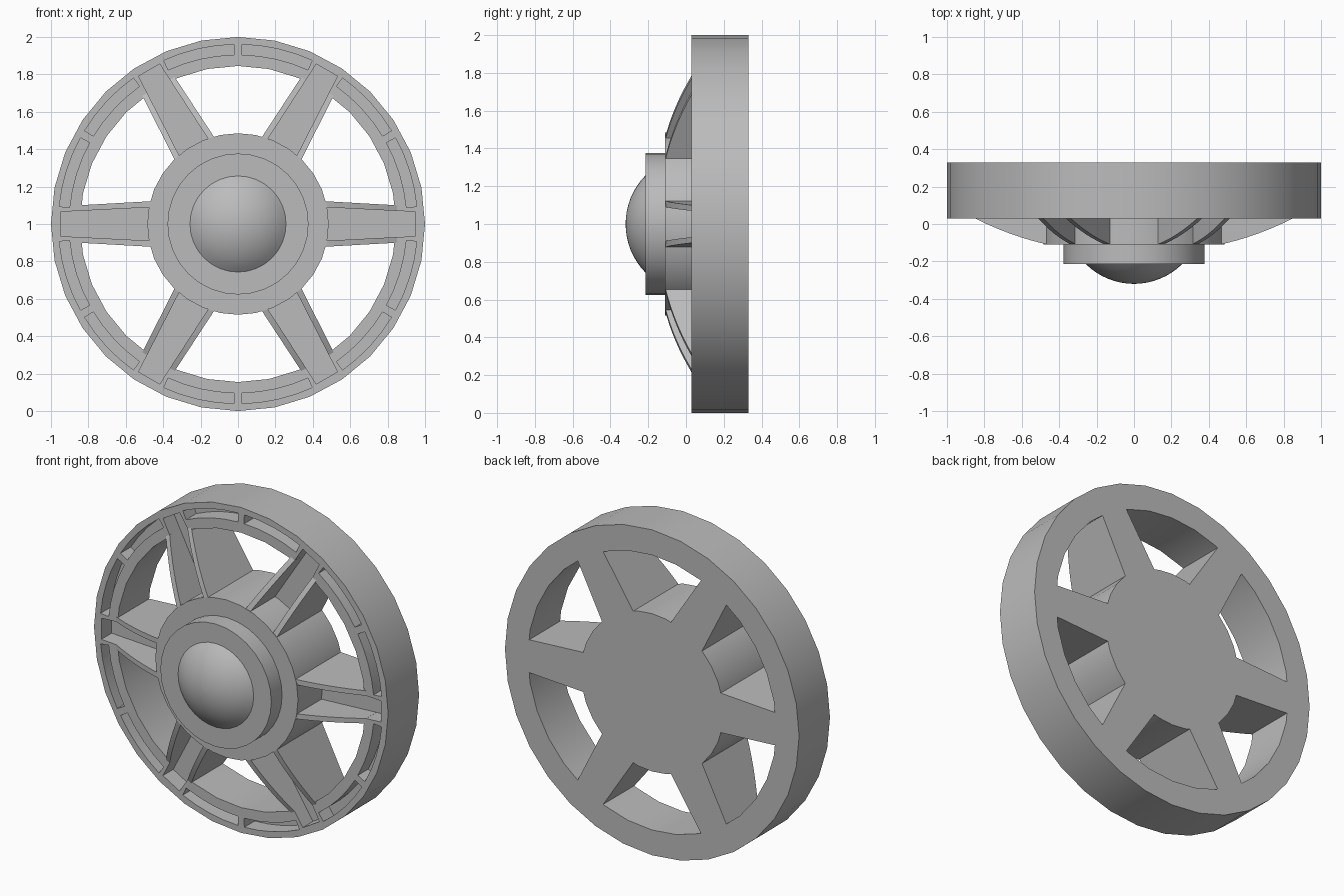
import bpy, bmesh, math
from mathutils import Matrix, Vector

cube = bpy.data.objects.get("Cube")
if cube:
    bpy.data.objects.remove(cube, do_unlink=True)

grey = bpy.data.materials.new("plain grey")
grey.use_nodes = True
COLOUR = (0.5, 0.5, 0.5, 1)
grey.diffuse_color = COLOUR
grey.node_tree.nodes["Principled BSDF"].inputs["Base Color"].default_value = COLOUR

CENTRE = Vector((0, 0, 1))
FRONT, FLOOR, BACK = 0.03, 0.13, 0.33   # rim face, recess floor, rear face
SIDES = 32


def polar(r, a, y):
    return Vector((r * math.cos(a), y, r * math.sin(a)))


def loft(name, sections, closed=False):
    """Skin matching loops; cap the ends unless the loft closes on itself."""
    bm = bmesh.new()
    loops = [[bm.verts.new(p + CENTRE) for p in s] for s in sections]
    pairs = list(zip(loops, loops[1:])) + ([(loops[-1], loops[0])] if closed else [])
    for a, b in pairs:
        for i in range(len(a)):
            j = (i + 1) % len(a)
            bm.faces.new((a[i], a[j], b[j], b[i]))
    if not closed:
        bm.faces.new(loops[0])
        bm.faces.new(loops[-1])
    bmesh.ops.remove_doubles(bm, verts=bm.verts, dist=1e-5)
    bmesh.ops.recalc_face_normals(bm, faces=bm.faces)
    mesh = bpy.data.meshes.new(name)
    bm.to_mesh(mesh)
    bm.free()
    mesh.materials.append(grey)
    obj = bpy.data.objects.new(name, mesh)
    bpy.context.collection.objects.link(obj)
    return obj


def turned(name, profile):
    """Discs stacked along y: (radius, y) from front to back."""
    steps = [2 * math.pi * i / SIDES for i in range(SIDES)]
    return loft(name, [[polar(r, a, y) for a in steps] for r, y in profile])


def smooth(obj):
    bpy.ops.object.select_all(action="DESELECT")
    obj.select_set(True)
    bpy.context.view_layer.objects.active = obj
    bpy.ops.object.shade_smooth_by_angle(angle=math.radians(32))


# Rim ring
ring = [(0.845, FRONT), (1.0, FRONT), (1.0, BACK), (0.845, BACK)]
rim = loft("rim", [[polar(r, 2 * math.pi * i / SIDES, y) for r, y in ring]
                   for i in range(SIDES)], closed=True)

# Recesses in the rim face: two arc pockets and a channel end for each spoke
cutters = []
pocket = [(0.905, -0.1), (0.96, -0.1), (0.96, FLOOR), (0.905, FLOOR)]
for k in range(6):
    mid = k * math.pi / 3
    for side in (-1, 1):
        angles = [mid + side * math.radians(5.6 + 23.1 * i / 4) for i in range(5)]
        cutters.append(loft("pocket_cutter", [[polar(r, a, y) for r, y in pocket]
                                              for a in angles]))
    turn = Matrix.Rotation(-mid, 3, "Y")
    cutters.append(loft("channel_cutter", [
        [turn @ Vector((r, y, z)) for y, z in
         ((-0.1, -w), (-0.1, w), (FLOOR, w), (FLOOR, -w))]
        for r, w in ((0.8, 0.073), (0.95, 0.065))]))
for c in cutters:
    c.hide_render = True
    cut = rim.modifiers.new("recess", "BOOLEAN")
    cut.operation, cut.solver, cut.object = "DIFFERENCE", "EXACT", c
bpy.context.view_layer.update()
cut_mesh = bpy.data.meshes.new_from_object(
    rim.evaluated_get(bpy.context.evaluated_depsgraph_get()))
rim.modifiers.clear()
rim.data = cut_mesh
for c in cutters:
    bpy.data.objects.remove(c, do_unlink=True)
smooth(rim)

# Six channelled spokes whose flanges curve back from hub to rim
for k in range(6):
    turn = Matrix.Rotation(-k * math.pi / 3, 3, "Y")
    sections = []
    for i in range(9):
        t = i / 8
        r = 0.46 + 0.39 * t
        y = -0.11 + (FRONT + 0.11) * (0.6 * t + 0.4 * t * t)
        w = 0.122 - 0.022 * t
        c = 0.09 - 0.02 * t
        u_shape = [(-w, BACK), (-w, y), (-c, y), (-c, FLOOR),
                   (c, FLOOR), (c, y), (w, y), (w, BACK)]
        sections.append([turn @ Vector((r, d, z)) for z, d in u_shape])
    smooth(loft("spoke_%d" % (k + 1), sections))

# Hub drum, raised cap and domed centre
smooth(turned("hub", [(0.485, -0.11), (0.485, BACK)]))
smooth(turned("hub_cap", [(0.377, -0.215), (0.377, -0.10)]))
DOME_R, DOME_TOP = 0.367, -0.32
edge = math.asin(0.257 / DOME_R)
dome = [(max(DOME_R * math.sin(edge * i / 8), 0.002),
         DOME_TOP + DOME_R * (1 - math.cos(edge * i / 8))) for i in range(9)]
smooth(turned("hub_dome", dome + [(0.257, -0.20)]))
